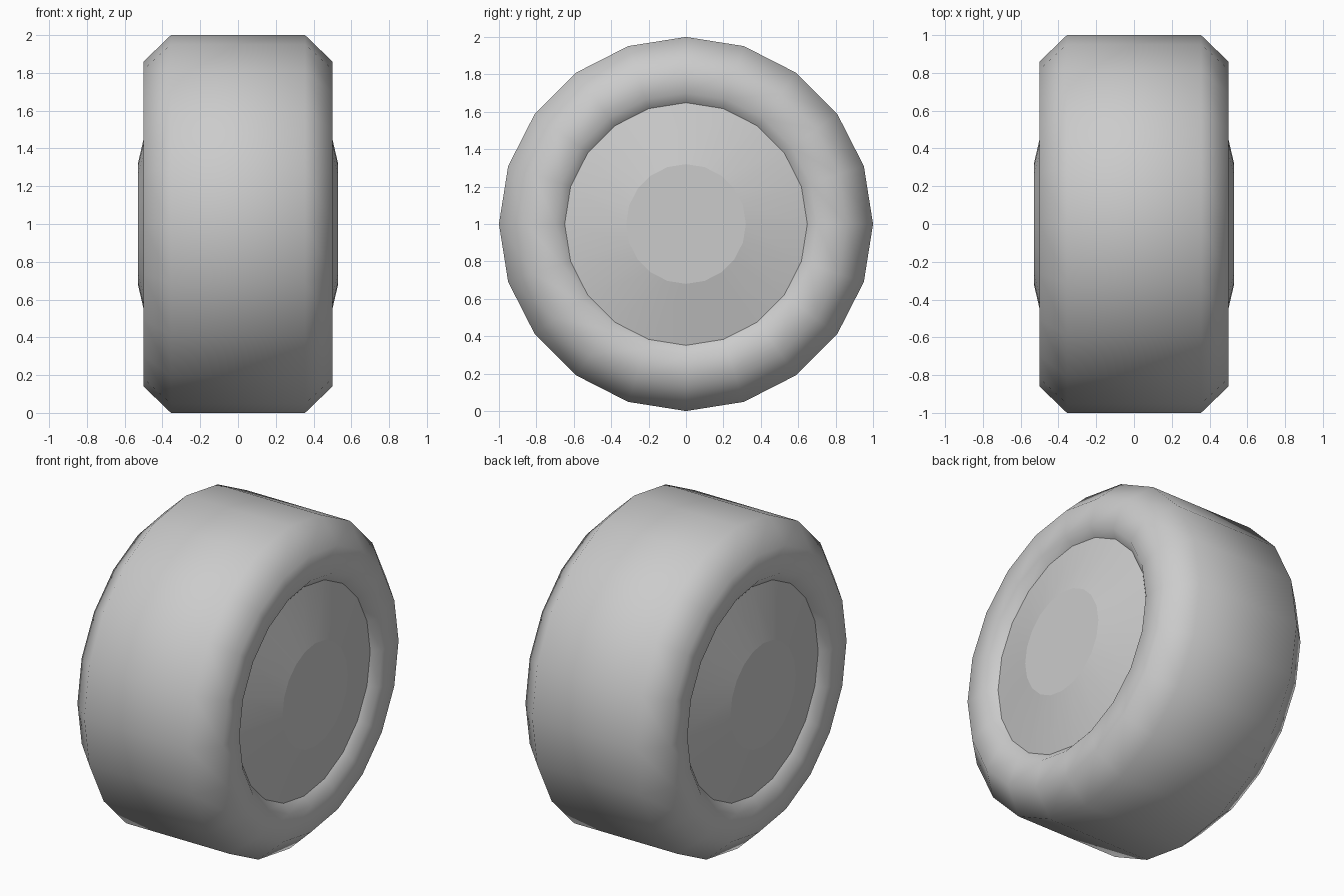
import bpy, bmesh
from math import sin, cos, tau, radians

if "Cube" in bpy.data.objects:
    bpy.data.objects.remove(bpy.data.objects["Cube"])

SIDES = 20


def lathe(name, profile, closed_ends=False):
    """Spin (x, radius) points about the x axis through z = 1."""
    bm = bmesh.new()
    rings = []
    for x, r in profile:
        rings.append([bm.verts.new((x, r * cos(tau * i / SIDES), 1 + r * sin(tau * i / SIDES)))
                      for i in range(SIDES)])
    for a, b in zip(rings, rings[1:]):
        for i in range(SIDES):
            j = (i + 1) % SIDES
            bm.faces.new((a[i], a[j], b[j], b[i]))
    if closed_ends:
        bm.faces.new(rings[-1])
    bmesh.ops.recalc_face_normals(bm, faces=bm.faces)
    # Open shells: make sure the outermost face points away from the centre
    side = 1 if profile[-1][0] > 0 else -1
    if closed_ends:
        bm.faces.ensure_lookup_table()
        if bm.faces[-1].normal.x * side < 0:
            bmesh.ops.reverse_faces(bm, faces=bm.faces)
    else:
        f = max(bm.faces, key=lambda f: (f.calc_center_median().z, -abs(f.calc_center_median().x)))
        if f.normal.z < 0:
            bmesh.ops.reverse_faces(bm, faces=bm.faces)
    mesh = bpy.data.meshes.new(name)
    bm.to_mesh(mesh)
    bm.free()
    ob = bpy.data.objects.new(name, mesh)
    bpy.context.collection.objects.link(ob)
    return ob


def shade(ob, angle):
    bpy.ops.object.select_all(action='DESELECT')
    ob.select_set(True)
    bpy.context.view_layer.objects.active = ob
    bpy.ops.object.shade_smooth_by_angle(angle=radians(angle))


# Tyre: flat tread, chamfered shoulders, sidewalls rolling in to the hub
half = [(0.355, 1.0), (0.50, 0.86), (0.50, 0.70), (0.45, 0.645)]
tyre = lathe("tyre", [(-x, r) for x, r in reversed(half)] + half)
shade(tyre, 80)

# Hub caps: shallow cones with a flat centre, one per side
for side, label in ((1, "right"), (-1, "left")):
    hub = lathe(f"hub_cap_{label}", [(side * 0.453, 0.65), (side * 0.53, 0.32)], True)
    shade(hub, 10)
